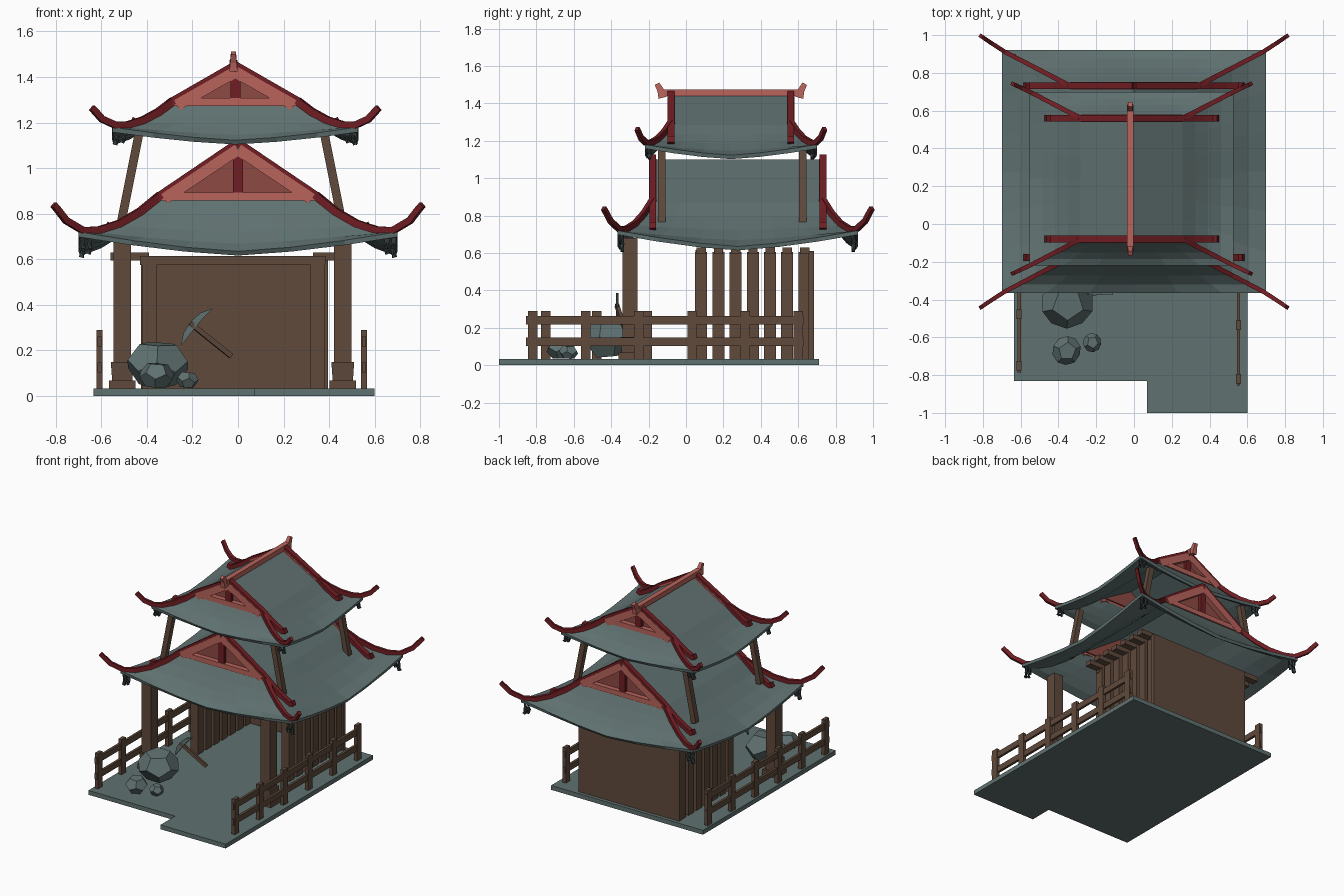
import bpy, bmesh
from mathutils import Vector

if "Cube" in bpy.data.objects:
    bpy.data.objects.remove(bpy.data.objects["Cube"], do_unlink=True)


def material(name, rgb):
    m = bpy.data.materials.new(name)
    m.use_nodes = True
    m.diffuse_color = (*rgb, 1)
    m.node_tree.nodes["Principled BSDF"].inputs["Base Color"].default_value = (*rgb, 1)
    return m


STONE = material("grey_stone", (0.115, 0.165, 0.162))
DARK = material("dark_tile", (0.04, 0.052, 0.052))
WOOD = material("brown_wood", (0.115, 0.068, 0.045))
RED = material("dark_red", (0.165, 0.013, 0.017))
LIGHT = material("light_red", (0.48, 0.125, 0.105))
PANEL = material("gable_red", (0.27, 0.068, 0.057))


def finish(bm, name, mat, recalc=True):
    if recalc:
        bmesh.ops.recalc_face_normals(bm, faces=bm.faces)
    me = bpy.data.meshes.new(name)
    bm.to_mesh(me)
    bm.free()
    me.materials.append(mat)
    ob = bpy.data.objects.new(name, me)
    bpy.context.collection.objects.link(ob)
    return ob


def box(name, mat, x, y, z):
    """Box from (min, max) pairs."""
    bm = bmesh.new()
    bmesh.ops.create_cube(bm, size=1)
    for v in bm.verts:
        v.co = [(r[0] + r[1]) / 2 + c * (r[1] - r[0]) for r, c in zip((x, y, z), v.co)]
    return finish(bm, name, mat)


def bar(name, mat, points, width, height, end_scale=1.0):
    """Rectangular bar swept along a path."""
    pts = [Vector(p) for p in points]
    bm = bmesh.new()
    rings = []
    for i, p in enumerate(pts):
        t = (pts[min(i + 1, len(pts) - 1)] - pts[max(i - 1, 0)]).normalized()
        side = t.cross(Vector((0, 0, 1)))
        side = side.normalized() if side.length > 0.01 else Vector((1, 0, 0))
        up = side.cross(t)
        k = 1 + (end_scale - 1) * i / (len(pts) - 1)
        rings.append([bm.verts.new(p + (side * a * width + up * b * height) * k / 2)
                      for a, b in ((-1, -1), (1, -1), (1, 1), (-1, 1))])
    for a, b in zip(rings, rings[1:]):
        for k in range(4):
            bm.faces.new((a[k], a[(k + 1) % 4], b[(k + 1) % 4], b[k]))
    bm.faces.new(rings[0])
    bm.faces.new(rings[-1])
    return finish(bm, name, mat)


def prism(name, mat, outline, axis_min, axis_max, axis):
    """Extrude a flat outline along y or z."""
    bm = bmesh.new()
    place = lambda p, h: (p[0], h, p[1]) if axis == "y" else (p[0], p[1], h)
    face = bm.faces.new([bm.verts.new(place(p, axis_min)) for p in outline])
    ext = bmesh.ops.extrude_face_region(bm, geom=[face])
    for v in ext["geom"]:
        if isinstance(v, bmesh.types.BMVert):
            v.co["xyz".index(axis)] = axis_max
    return finish(bm, name, mat)


def roof(label, cx, cy, hw, hd, w, g, zr, zg, ze, rise, tip, drop):
    """Hip-and-gable roof with swept corners, gables, boards and hip ridges."""
    def surf(px, py, t):
        u = min(abs(px), abs(py))
        z = zg - (zg - ze) * (1 - (1 - t) ** 1.4) + rise * t * t * u ** 1.4
        return Vector((cx + px * (w + (hw - w) * t), cy + py * (g + (hd - g) * t), z))

    n, rows = 6, 4
    s = [-1 + 2 * i / n for i in range(n)]
    loop = [(a, -1) for a in s] + [(1, a) for a in s] + [(-a, 1) for a in s] + [(-1, -a) for a in s]
    bm = bmesh.new()
    rings = [[bm.verts.new(surf(px, py, j / rows)) for px, py in loop] for j in range(rows + 1)]
    for a, b in zip(rings, rings[1:]):
        for k in range(4 * n):
            m = (k + 1) % (4 * n)
            bm.faces.new((a[k], b[k], b[m], a[m]))
    front, back = [bm.verts.new((cx, cy + q * g, zr)) for q in (-1, 1)]
    bm.faces.new(rings[0][n:2 * n + 1] + [back, front])
    bm.faces.new(rings[0][3 * n:] + [rings[0][0], front, back])
    mod = finish(bm, label + "_tiles", STONE, recalc=False).modifiers.new("thickness", "SOLIDIFY")
    mod.thickness, mod.offset = 0.022, -1

    lift = Vector((0, 0, 0.012))
    for sy in (-1, 1):
        y = cy + sy * g
        # Recessed gable panel, its frame and king post
        prism(label + "_gable_panel", PANEL, [(cx - w, zg), (cx + w, zg), (cx, zr)],
              y - sy * 0.03, y - sy * 0.02, "y")
        prism(label + "_gable_sill", LIGHT, [(cx - w, zg - 0.012), (cx + w, zg - 0.012),
                                             (cx + w * 0.9, zg + 0.024), (cx - w * 0.9, zg + 0.024)],
              y - 0.018, y + 0.018, "y")
        box(label + "_king_post", RED, (cx - 0.022, cx + 0.022), (y - 0.015, y + 0.01), (zg, zr - 0.04))
        for sx in (-1, 1):
            bar(label + "_gable_rafter", LIGHT,
                [(cx, y, zr - 0.018), (cx + sx * w * 0.95, y, zg + (zr - zg) * 0.05 - 0.016)], 0.04, 0.05)
            # Bargeboard running down onto the side slope and curling up
            path = [Vector((cx, y, zr)) + lift, Vector((cx + sx * w, y, zg)) + lift]
            for t in (0.2, 0.4, 0.58):
                path.append(surf(sx, sy * g / (g + (hd - g) * t), t) + lift)
            path.append(path[-1] + Vector((sx * 0.03, 0, 0.012)))
            bar(label + "_bargeboard", RED, path, 0.036, 0.035)
            # Hip ridge with an upturned tip
            hip = [surf(sx, sy, t) + lift for t in (0, 0.25, 0.5, 0.75, 0.95)]
            corner = surf(sx, sy, 1)
            for k, h in ((0.5, 0.42), (0.8, 0.78), (1, 1)):
                hip.append(corner + Vector((sx * tip[0] * k, sy * tip[1] * k, tip[2] * h)))
            bar(label + "_hip_ridge", RED, hip, 0.026, 0.034, 0.8)
            # Hanging corner ornaments
            for dx, dy, length in ((0.012, 0.025, 1), (0.042, 0.02, 0.85)):
                top = corner - Vector((sx * dx, sy * dy, 0.012))
                bar(label + "_corner_hanger", DARK,
                    [top, top - Vector((sx * 0.01, 0, drop * 0.6)), top - Vector((0, 0, drop * length))],
                    0.018, 0.022)


# Platform with a front step-out
prism("platform", STONE, [(-0.635, -0.83), (0.07, -0.83), (0.07, -1), (0.6, -1), (0.6, 0.71), (-0.635, 0.71)],
      0, 0.032, "z")

# Roofs
roof("lower_roof", 0, 0.277, 0.70, 0.643, 0.34, 0.455, 1.10, 0.87, 0.635, 0.085, (0.11, 0.075, 0.12), 0.1)
roof("upper_roof", -0.012, 0.24, 0.54, 0.46, 0.27, 0.32, 1.44, 1.285, 1.123, 0.057, (0.09, 0.042, 0.085), 0.065)
bar("top_ridge", LIGHT, [(-0.02, -0.12, 1.457), (-0.02, 0.6, 1.457)], 0.036, 0.036)
for sy in (-1, 1):
    bar("ridge_end", LIGHT, [(-0.02, 0.24 + sy * 0.365, 1.43), (-0.02, 0.24 + sy * 0.375, 1.468),
                             (-0.02, 0.24 + sy * 0.395, 1.505)], 0.036, 0.045, 0.6)

# Leaning posts under the upper roof
for y in (-0.13, 0.625):
    for sx in (-1, 1):
        bar("upper_post", WOOD, [(-0.028 + sx * 0.485, y, 0.76), (-0.028 + sx * 0.405, y, 1.16)], 0.04, 0.038)

# Front pillars on stepped bases
for x in (-0.508, 0.46):
    box("front_pillar", WOOD, (x - 0.038, x + 0.038), (-0.34, -0.26), (0.05, 0.68))
    box("pillar_foot", WOOD, (x - 0.058, x + 0.058), (-0.36, -0.24), (0.03, 0.068))
    bar("pillar_base", WOOD, [(x, -0.3, 0.06), (x, -0.3, 0.15)], 0.088, 0.088, 1.14)

# Back wall, slatted sides and beams
box("back_wall", WOOD, (-0.425, 0.395), (0.655, 0.685), (0.03, 0.61))
box("front_beam", WOOD, (-0.43, 0.385), (0.05, 0.09), (0.575, 0.615))
for i in range(7):
    y = 0.082 + i * 0.092
    for x in (-0.39, 0.35):
        box("side_slat", WOOD, (x - 0.032, x + 0.032), (y - 0.033, y + 0.031), (0.03, 0.605))
    for x in ((-0.56, -0.39), (0.33, 0.48)):
        box("rafter_stub", WOOD, x, (y - 0.025, y + 0.025), (0.595, 0.63))

# Fences
for x, y0, pitch in ((-0.608, -0.75, 0.272), (0.553, -0.82, 0.284)):
    for i in range(6):
        y = y0 + i * pitch
        box("fence_post", WOOD, (x - 0.013, x + 0.013), (y - 0.025, y + 0.025), (0.03, 0.29))
    for z in (0.125, 0.24):
        box("fence_rail", WOOD, (x - 0.009, x + 0.009), (y0 - 0.035, y + 0.03), (z - 0.022, z + 0.022))

# Faceted boulders
for x, y, z, r, turn in ((-0.352, -0.42, 0.138, 0.142, 0.3), (-0.357, -0.67, 0.09, 0.08, 0.9), (-0.222, -0.628, 0.07, 0.052, 1.7)):
    ico = bmesh.new()
    bmesh.ops.create_icosphere(ico, subdivisions=1, radius=1)
    centres = [f.calc_center_median().normalized() for f in ico.faces]
    ico.free()
    bm = bmesh.new()
    for c in centres:
        bm.verts.new(c)
    bmesh.ops.convex_hull(bm, input=bm.verts)
    bmesh.ops.dissolve_limit(bm, angle_limit=0.05, verts=bm.verts, edges=bm.edges)
    rock = finish(bm, "boulder", STONE)
    rock.location, rock.scale = (x, y, z), (r, r * 0.95, r * 0.8)
    rock.rotation_euler = (0.1, 0, turn)

# Pickaxe
bar("pickaxe_handle", WOOD, [(-0.21, -0.37, 0.32), (-0.03, -0.32, 0.175)], 0.02, 0.022)
prism("pickaxe_head", STONE, [(-0.11, 0.385), (-0.165, 0.365), (-0.21, 0.325), (-0.24, 0.275), (-0.25, 0.22),
                              (-0.215, 0.265), (-0.185, 0.305), (-0.15, 0.345)], -0.375, -0.36, "y")
